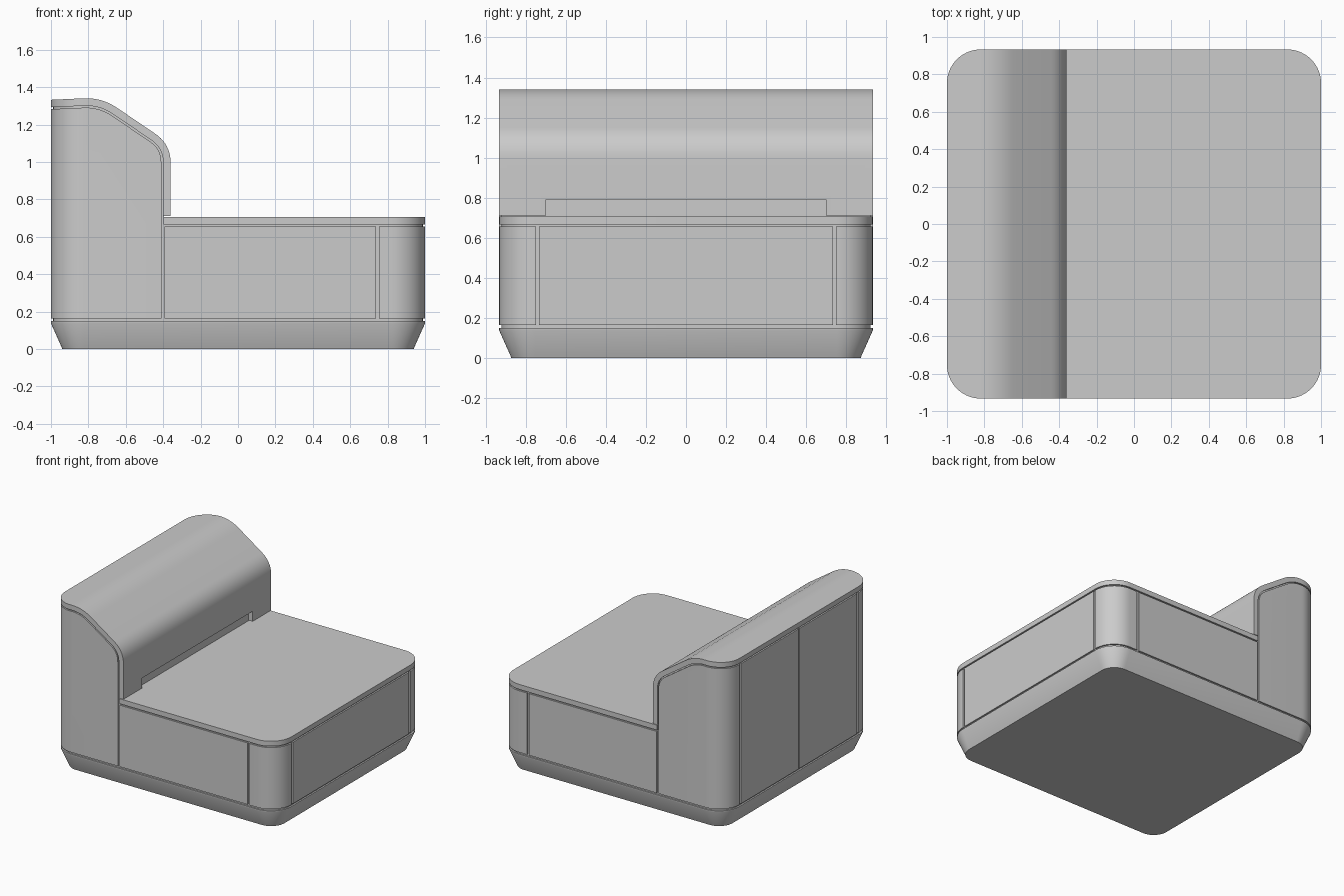
import bpy, bmesh
from math import sin, cos, pi, radians
from mathutils import Vector

if "Cube" in bpy.data.objects:
    bpy.data.objects.remove(bpy.data.objects["Cube"])

HX, HY, R = 1.0, 0.933, 0.18


def footprint(inset=0.0, n=14):
    """Rounded rectangle plan outline."""
    pts = []
    for k, (sx, sy) in enumerate([(1, 1), (-1, 1), (-1, -1), (1, -1)]):
        for i in range(n + 1):
            a = (k + i / n) * pi / 2
            pts.append((sx * (HX - R) + (R - inset) * cos(a),
                        sy * (HY - R) + (R - inset) * sin(a)))
    return pts


def back_curve(offset, n=10):
    """Backrest outline from rear top to front bottom, moved inwards by offset."""
    a, b, c, d = [Vector(p) for p in
                  [(-1.1, 1.328), (-0.728, 1.345), (-0.36, 1.095), (-0.36, 0.71)]]
    pts = [a]
    for p, q, r in [(a, b, c), (b, c, d)]:
        s, e = q + (p - q).normalized() * 0.1, q + (r - q).normalized() * 0.1
        for i in range(n + 1):
            t = i / n
            pts.append(s * (1 - t) ** 2 + q * 2 * t * (1 - t) + e * t * t)
    pts.append(d)
    out = []
    for i, p in enumerate(pts):
        t = (pts[min(i + 1, len(pts) - 1)] - pts[max(i - 1, 0)]).normalized()
        out.append((p.x + t.y * offset, p.y - t.x * offset))
    return out


def make(name, bm):
    bmesh.ops.recalc_face_normals(bm, faces=bm.faces)
    me = bpy.data.meshes.new(name)
    bm.to_mesh(me)
    bm.free()
    ob = bpy.data.objects.new(name, me)
    bpy.context.collection.objects.link(ob)
    return ob


def loft(name, rings):
    """Solid through equal-length rings of 3D points."""
    bm = bmesh.new()
    vs = [[bm.verts.new(p) for p in ring] for ring in rings]
    n = len(vs[0])
    for lo, hi in zip(vs, vs[1:]):
        for i in range(n):
            j = (i + 1) % n
            bm.faces.new((lo[i], lo[j], hi[j], hi[i]))
    bm.faces.new(vs[0])
    bm.faces.new(vs[-1])
    return make(name, bm)


def plan_solid(name, sections):
    return loft(name, [[(x, y, z) for x, y in footprint(i)] for i, z in sections])


def boxes(name, spans):
    bm = bmesh.new()
    for lo, hi in spans:
        vs = bmesh.ops.create_cube(bm, size=1)["verts"]
        for v in vs:
            v.co = [l if c < 0 else h for c, l, h in zip(v.co, lo, hi)]
    return make(name, bm)


def boolean(ob, cutter, op):
    m = ob.modifiers.new("cut", 'BOOLEAN')
    m.operation, m.solver, m.object = op, 'EXACT', cutter
    bpy.context.view_layer.objects.active = ob
    bpy.ops.object.modifier_apply(modifier=m.name)
    bpy.data.objects.remove(cutter)


def trimmed(name, profile, inset=0.0):
    """Side profile (x, z) run across the width and trimmed to the rounded plan."""
    ob = loft(name, [[(x, y, z) for x, z in profile] for y in (-1.2, 1.2)])
    boolean(ob, plan_solid("plan_cutter", [(inset, -0.5), (inset, 2)]), 'INTERSECT')
    return ob


def body_profile(z0, z1, offset):
    curve = back_curve(offset)
    curve[-1] = (curve[-1][0], z1)
    return [(-1.1, z0), (1.1, z0), (1.1, z1)] + curve[::-1]


# Tapered plinth
base = plan_solid("base", [(0.06, 0), (0.056, 0.012), (0, 0.137), (0, 0.149)])

# Recessed core that shows in the seams
core = trimmed("seam_core", body_profile(0.13, 0.69, 0.036), 0.012)

# Side panels with vertical seams
body = trimmed("body_panels", body_profile(0.163, 0.655, 0.05))
D, W = 0.012, 0.008
spans = []
for s in (-1, 1):
    y0, y1 = sorted((s * (HY - D), s * (HY + 0.05)))
    spans.append(((0.745 - W, y0, 0.1), (0.745 + W, y1, 0.8)))
    spans.append(((-0.41, y0, 0.1), (-0.394, y1, 0.8)))
    spans.append(((HX - D, s * 0.742 - W, 0.1), (HX + 0.05, s * 0.742 + W, 0.8)))
for y in (-0.742, 0, 0.742):
    spans.append(((-HX - 0.05, y - W, 0.1), (-HX + D, y + W, 1.5)))
boolean(body, boxes("seam_cutter", spans), 'DIFFERENCE')

# Seat top slab
seat = trimmed("seat_top", [(-0.398, 0.666), (1.1, 0.666), (1.1, 0.706), (-0.398, 0.706)])

# Backrest shell with a shallow slot above the seat
back = trimmed("backrest_shell", back_curve(0) + back_curve(0.04)[::-1])
boolean(back, boxes("slot_cutter", [((-0.45, -0.7, 0.6), (-0.3, 0.7, 0.79))]), 'DIFFERENCE')

for ob in (base, core, body, seat, back):
    bpy.ops.object.select_all(action='DESELECT')
    ob.select_set(True)
    bpy.context.view_layer.objects.active = ob
    bpy.ops.object.shade_smooth_by_angle(angle=radians(25))
